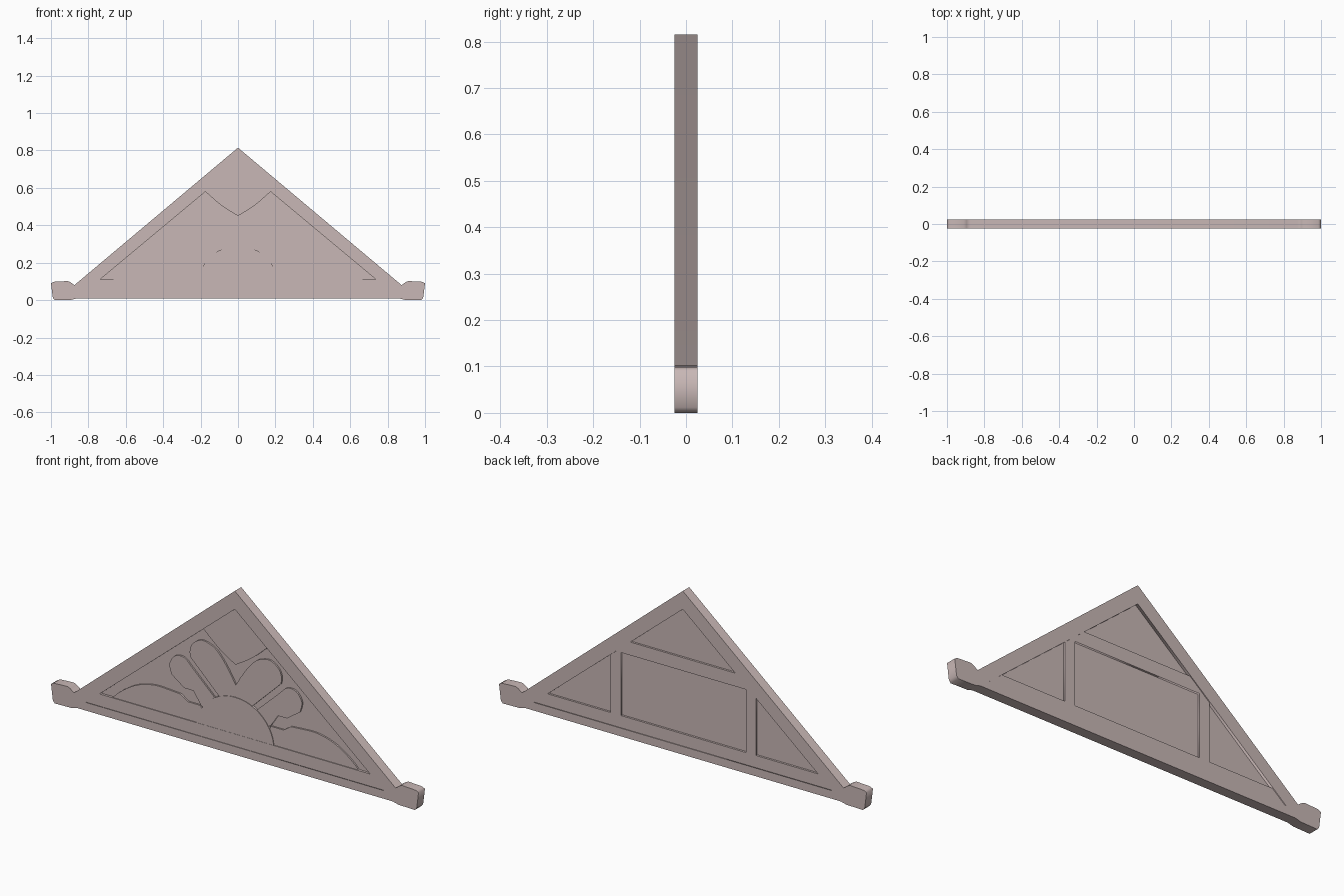
import bpy
import math

if "Cube" in bpy.data.objects:
    bpy.data.objects.remove(bpy.data.objects["Cube"], do_unlink=True)

# One painted-wood colour for the whole piece
paint = bpy.data.materials.new("dusty_rose_grey")
paint.use_nodes = True
COLOUR = (0.58, 0.475, 0.465, 1)
paint.diffuse_color = COLOUR
bsdf = next(n for n in paint.node_tree.nodes if n.type == 'BSDF_PRINCIPLED')
bsdf.inputs["Base Color"].default_value = COLOUR
bsdf.inputs["Roughness"].default_value = 0.8


def plate(name, loops, front, back):
    """Flat board cut to (x, z) outlines; later loops are holes."""
    curve = bpy.data.curves.new(name, 'CURVE')
    curve.dimensions = '2D'
    curve.fill_mode = 'BOTH'
    curve.extrude = (back - front) / 2
    for pts in loops:
        spline = curve.splines.new('POLY')
        spline.points.add(len(pts) - 1)
        for p, (x, z) in zip(spline.points, pts):
            p.co = (x, z, 0, 1)
        spline.use_cyclic_u = True
    obj = bpy.data.objects.new(name, curve)
    bpy.context.collection.objects.link(obj)
    obj.rotation_euler.x = math.pi / 2
    obj.location.y = (front + back) / 2
    bpy.ops.object.select_all(action='DESELECT')
    bpy.context.view_layer.objects.active = obj
    obj.select_set(True)
    bpy.ops.object.convert(target='MESH')
    obj = bpy.context.object
    obj.data.materials.clear()
    obj.data.materials.append(paint)
    return obj


def flip(pts):
    return [(-x, z) for x, z in reversed(pts)]


def smooth(pts, steps=5):
    """Rounded open path through the points."""
    ext = [pts[0]] + pts + [pts[-1]]
    out = []
    for a, b, c, d in zip(ext, ext[1:], ext[2:], ext[3:]):
        for i in range(steps):
            t = i / steps
            out.append(tuple(
                0.5 * (2 * q + (r - p) * t + (2 * p - 5 * q + 4 * r - s) * t ** 2
                       + (3 * q - p - 3 * r + s) * t ** 3)
                for p, q, r, s in zip(a, b, c, d)))
    return out + [pts[-1]]


APEX, SLOPE = 0.725, 0.833


def reach(z):
    """Half width of the opening at height z."""
    return (APEX - z) / SLOPE


def band(z0, z1):
    return [(-reach(z0), z0), (reach(z0), z0), (reach(z1), z1), (-reach(z1), z1)]


# Gable frame with stepped eave ends
half = [(0.86, 0.01), (0.89, 0.002), (0.98, 0), (0.99, 0.012), (1, 0.09),
        (0.985, 0.098), (0.91, 0.102), (0.895, 0.095), (0.875, 0.08)]
opening = [(-reach(0.05), 0.05), (reach(0.05), 0.05), (0, APEX)]
plate("gable_frame", [half + [(0, 0.815)] + flip(half), opening], -0.025, 0.025)

# Recessed backing and rear timbers
plate("backing_panel", [opening], -0.01, 0.011)
plate("rear_bottom_rail", [band(0.05, 0.11)], 0.005, 0.021)
plate("rear_collar_beam", [band(0.42, 0.485)], 0.005, 0.021)
for side, s in (("left", 1), ("right", -1)):
    plate("rear_post_" + side,
          [[(s * 0.34, 0.11), (s * 0.395, 0.11), (s * 0.395, reach(0) * SLOPE - 0.395 * SLOPE),
            (s * 0.365, 0.42), (s * 0.34, 0.42)]], 0.005, 0.021)

# Upper panel with its scooped lower edge
scoop = smooth([(0, 0.45), (0.09, 0.507), (reach(0.58), 0.58)])
plate("upper_panel", [scoop + [(0, APEX)] + flip(scoop)[:-1]], -0.02, 0)

# Carved petals and leaves
carvings = {
    "inner_petal": smooth([(0, 0.35), (0.05, 0.43), (0.1, 0.49), (0.14, 0.513), (0.19, 0.52),
                           (0.235, 0.49), (0.25, 0.45), (0.245, 0.42)])
    + [(0.08, 0.26), (0, 0.22)],
    "middle_petal": [(0.09, 0.235)]
    + smooth([(0.24, 0.375), (0.28, 0.41), (0.33, 0.405), (0.36, 0.36), (0.35, 0.31)])
    + [(0.28, 0.26), (0.23, 0.26), (0.19, 0.2), (0.1, 0.15)],
    "outer_leaf": smooth([(0.71, 0.05), (0.65, 0.13), (0.55, 0.2), (0.45, 0.23), (0.37, 0.23)])
    + [(0.3, 0.225), (0.26, 0.198), (0.19, 0.198), (0.15, 0.05)],
}
for name, pts in carvings.items():
    plate(name + "_left", [pts], -0.018, 0)
    plate(name + "_right", [flip(pts)], -0.018, 0)

# Central boss and front sill
arc = [(0.21 * math.cos(math.pi * i / 24), 0.09 + 0.2 * math.sin(math.pi * i / 24))
       for i in range(25)]
plate("central_boss", [arc], -0.021, 0)
plate("front_sill", [band(0.05, 0.11)], -0.022, 0)
